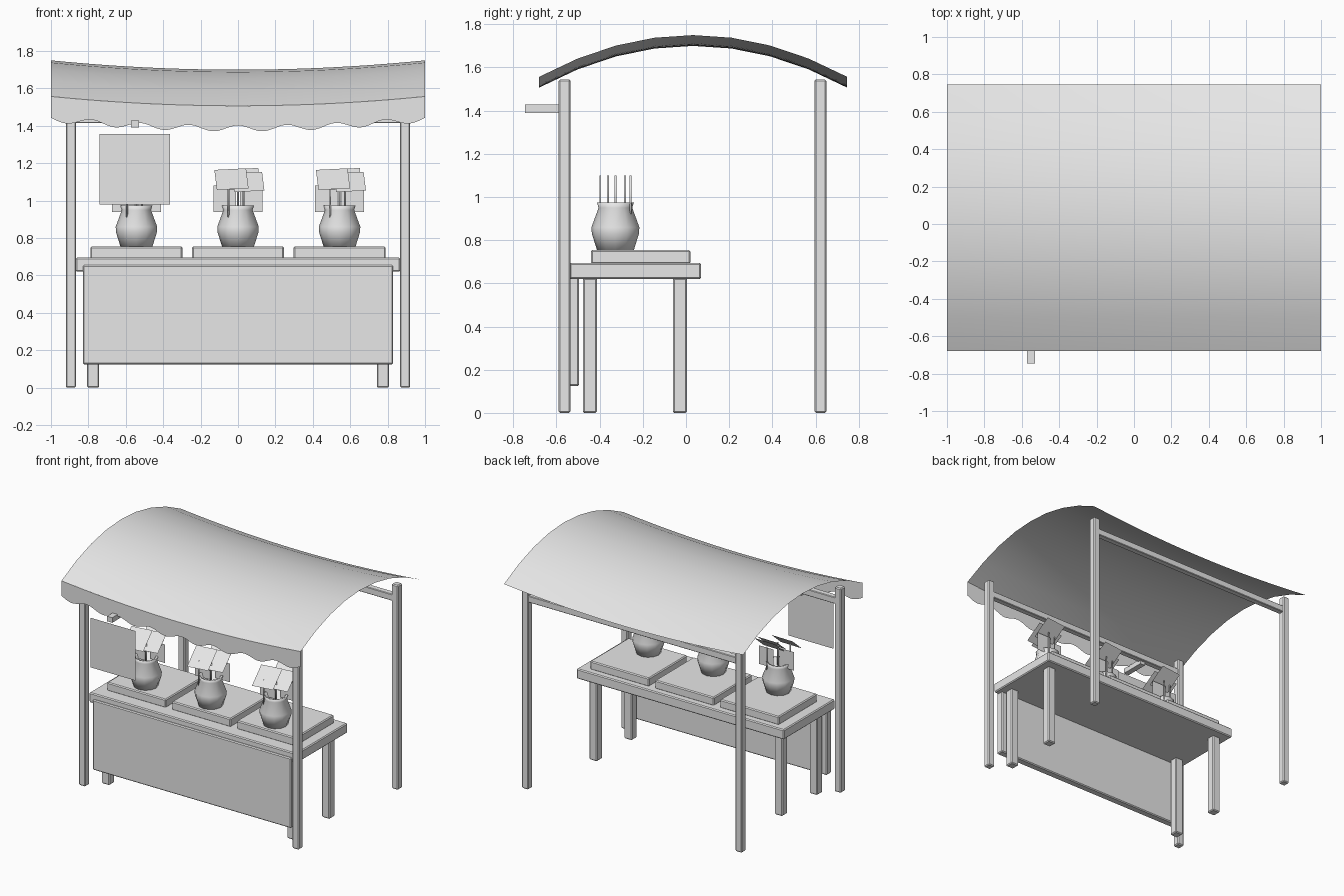
import bpy, bmesh, math
from mathutils import Matrix, Vector

cube = bpy.data.objects.get("Cube")
if cube:
    bpy.data.objects.remove(cube, do_unlink=True)

GREY = (0.8, 0.8, 0.8, 1.0)
grey = bpy.data.materials.new("light grey")
grey.use_nodes = True
grey.diffuse_color = GREY
grey.node_tree.nodes["Principled BSDF"].inputs["Base Color"].default_value = GREY


def finish(name, bm, smooth=False):
    mesh = bpy.data.meshes.new(name)
    bm.to_mesh(mesh)
    bm.free()
    mesh.materials.append(grey)
    for poly in mesh.polygons:
        poly.use_smooth = smooth
    obj = bpy.data.objects.new(name, mesh)
    bpy.context.collection.objects.link(obj)
    return obj


def box(name, x, y, z, bevel=0.007):
    """Bevelled box from (low, high) ranges on each axis."""
    bm = bmesh.new()
    bmesh.ops.create_cube(bm, size=1)
    size = [b - a for a, b in (x, y, z)]
    mid = [(a + b) / 2 for a, b in (x, y, z)]
    bmesh.ops.transform(bm, matrix=Matrix.Translation(mid) @ Matrix.Diagonal((*size, 1)), verts=bm.verts)
    obj = finish(name, bm)
    if bevel:
        mod = obj.modifiers.new("soft edges", "BEVEL")
        mod.width = bevel
        mod.segments = 1
    return obj


def sheet(name, nu, nv, point):
    """Smooth grid sheet; point(u, v) gives a position for u, v in 0..1."""
    bm = bmesh.new()
    rows = [[bm.verts.new(point(i / nu, j / nv)) for j in range(nv + 1)] for i in range(nu + 1)]
    for i in range(nu):
        for j in range(nv):
            bm.faces.new((rows[i][j], rows[i + 1][j], rows[i + 1][j + 1], rows[i][j + 1]))
    return finish(name, bm, True)


def lathe(name, centre, profile, sides):
    bm = bmesh.new()
    rings = []
    for r, z in profile:
        angles = [math.tau * k / sides for k in range(sides)]
        rings.append([bm.verts.new((centre[0] + r * math.cos(a), centre[1] + r * math.sin(a), z)) for a in angles])
    for low, high in zip(rings, rings[1:]):
        for k in range(sides):
            n = (k + 1) % sides
            bm.faces.new((low[k], low[n], high[n], high[k]))
    bm.faces.new(rings[0][::-1])
    bm.faces.new(rings[-1])
    return finish(name, bm, True)


def card(name, centre, width, height, tilt, roll=0.0):
    """Square paper card, upright at zero tilt and leaning back as tilt grows."""
    bm = bmesh.new()
    bmesh.ops.create_grid(bm, x_segments=1, y_segments=1, size=0.5)
    m = (Matrix.Translation(centre) @ Matrix.Rotation(math.pi / 2 - tilt, 4, "X")
         @ Matrix.Rotation(roll, 4, "Z") @ Matrix.Diagonal((width, height, 1, 1)))
    bmesh.ops.transform(bm, matrix=m, verts=bm.verts)
    return finish(name, bm)


# Canopy: arched front to back, sagging in the middle
def canopy_point(u, v):
    x, t = 2 * u - 1, 2 * v - 1
    return (x, 0.033 + 0.713 * t, 1.70 - 0.193 * t * t + 0.05 * x * x)


sheet("canopy", 24, 8, canopy_point)


# Scalloped front valance
def valance_point(u, v):
    x, y, top = canopy_point(u, 0)
    hem = 1.386 + 0.05 * x * x + 0.016 * math.cos(math.tau * x / 0.262)
    return (x, y, hem + (top - hem) * v)


sheet("valance", 96, 1, valance_point)

# Corner posts and cross beams
for end, y0 in (("front", -0.59), ("rear", 0.595)):
    y = (y0, y0 + 0.055)
    for side, x in (("right", -0.893), ("left", 0.893)):
        box(f"{end}_{side}_post", (x - 0.0275, x + 0.0275), y, (0, 1.545))
    box(f"{end}_beam", (-0.87, 0.87), (y0 + 0.005, y0 + 0.05), (1.415, 1.465), 0.004)

# Hanging sign and its bracket
box("sign_bracket", (-0.573, -0.53), (-0.745, -0.56), (1.39, 1.428), 0)
card("hanging_sign", (-0.552, -0.703, 1.168), 0.375, 0.375, 0)

# Table
box("table_top", (-0.867, 0.867), (-0.54, 0.07), (0.62, 0.695))
box("front_panel", (-0.83, 0.83), (-0.553, -0.495), (0.125, 0.655))
for end, y in (("front", -0.445), ("rear", -0.028)):
    for side, x in (("right", -0.775), ("left", 0.775)):
        box(f"table_{end}_{side}_leg", (x - 0.033, x + 0.033), (y - 0.033, y + 0.033), (0, 0.625))

# Trays, pots and cards on sticks
POT = [(0.085, 0.753), (0.109, 0.83), (0.111, 0.86), (0.078, 0.95), (0.086, 0.975), (0.07, 0.972), (0.06, 0.93)]
STICKS = [(-0.05, -0.07), (0.03, -0.035), (0.0, 0.0), (-0.03, 0.045), (0.045, 0.07)]
TILT = math.radians(51)
for place, x in (("right", -0.543), ("middle", 0.0), ("left", 0.543)):
    box(f"{place}_tray", (x - 0.246, x + 0.246), (-0.44, 0.02), (0.69, 0.755))
    pot_y = -0.327
    lathe(f"{place}_pot", (x, pot_y), POT, 12)
    for n, (dx, dy) in enumerate(STICKS):
        lathe(f"{place}_stick_{n + 1}", (x + dx, pot_y + dy), [(0.005, 0.9), (0.005, 1.1)], 6)
    for n, (dx, dy, z, w) in enumerate(((-0.035, -0.05, 1.115, 0.17), (0.055, 0.0, 1.1, 0.16),
                                        (0.03, 0.062, 1.117, 0.17))):
        card(f"{place}_tilted_card_{n + 1}", (x + dx, pot_y + dy, z), w, w, TILT, 0.08)
    for n, (dx, dy) in enumerate(((-0.07, 0.0), (0.07, 0.045))):
        card(f"{place}_upright_card_{n + 1}", (x + dx, pot_y + dy, 1.01), 0.12, 0.14, 0)
